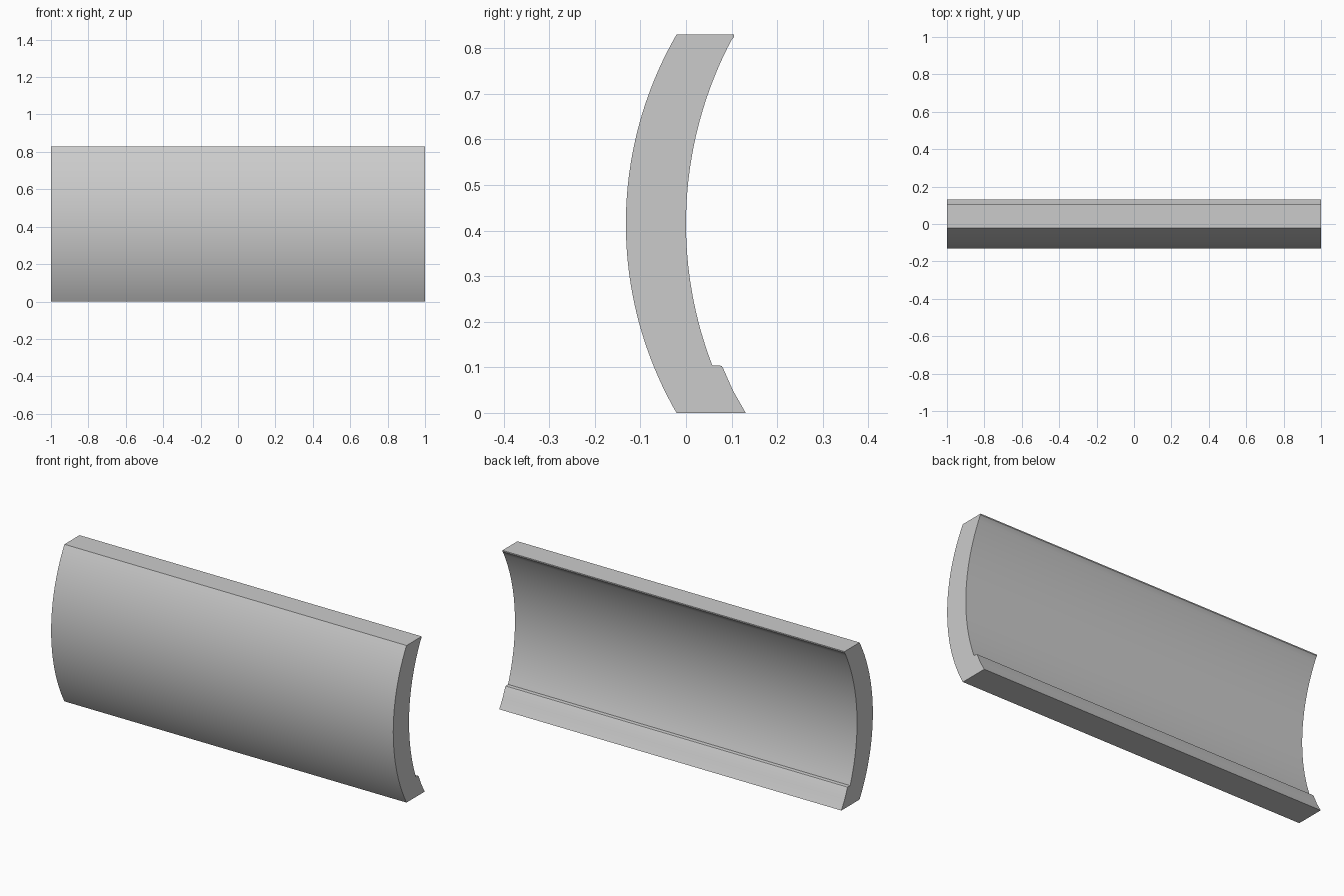
import bpy, bmesh, math

if "Cube" in bpy.data.objects:
    bpy.data.objects.remove(bpy.data.objects["Cube"])

H, MID = 0.83, 0.415


def arc(apex_y, radius, z0, z1, n):
    """Points (y, z) on an arc bulging towards -y, its apex at mid height."""
    a0, a1 = math.asin((z0 - MID) / radius), math.asin((z1 - MID) / radius)
    angles = [a0 + (a1 - a0) * i / n for i in range(n + 1)]
    return [(apex_y + radius * (1 - math.cos(a)), MID + radius * math.sin(a)) for a in angles]


# Cross-section: outer curve, flat top, inner curve, thickened bottom lip
profile = arc(-0.132, 0.831, 0.0, H, 40)
profile += [(0.105, H), (0.105, 0.824)]
profile += arc(0.0, 0.865, 0.820, 0.104, 36)
profile += [(0.074, 0.104), (0.078, 0.103), (0.081, 0.099), (0.103, 0.049), (0.131, 0.0)]

# Extrude the section along x
bm = bmesh.new()
face = bm.faces.new([bm.verts.new((-1, y, z)) for y, z in profile])
ext = bmesh.ops.extrude_face_region(bm, geom=[face], use_keep_orig=True)
for v in ext["geom"]:
    if isinstance(v, bmesh.types.BMVert):
        v.co.x = 1
bmesh.ops.recalc_face_normals(bm, faces=bm.faces)
mesh = bpy.data.meshes.new("curved_blade")
bm.to_mesh(mesh)
bm.free()

blade = bpy.data.objects.new("curved_blade", mesh)
bpy.context.collection.objects.link(blade)
bpy.context.view_layer.objects.active = blade
blade.select_set(True)
bpy.ops.object.shade_smooth_by_angle(angle=math.radians(30))
